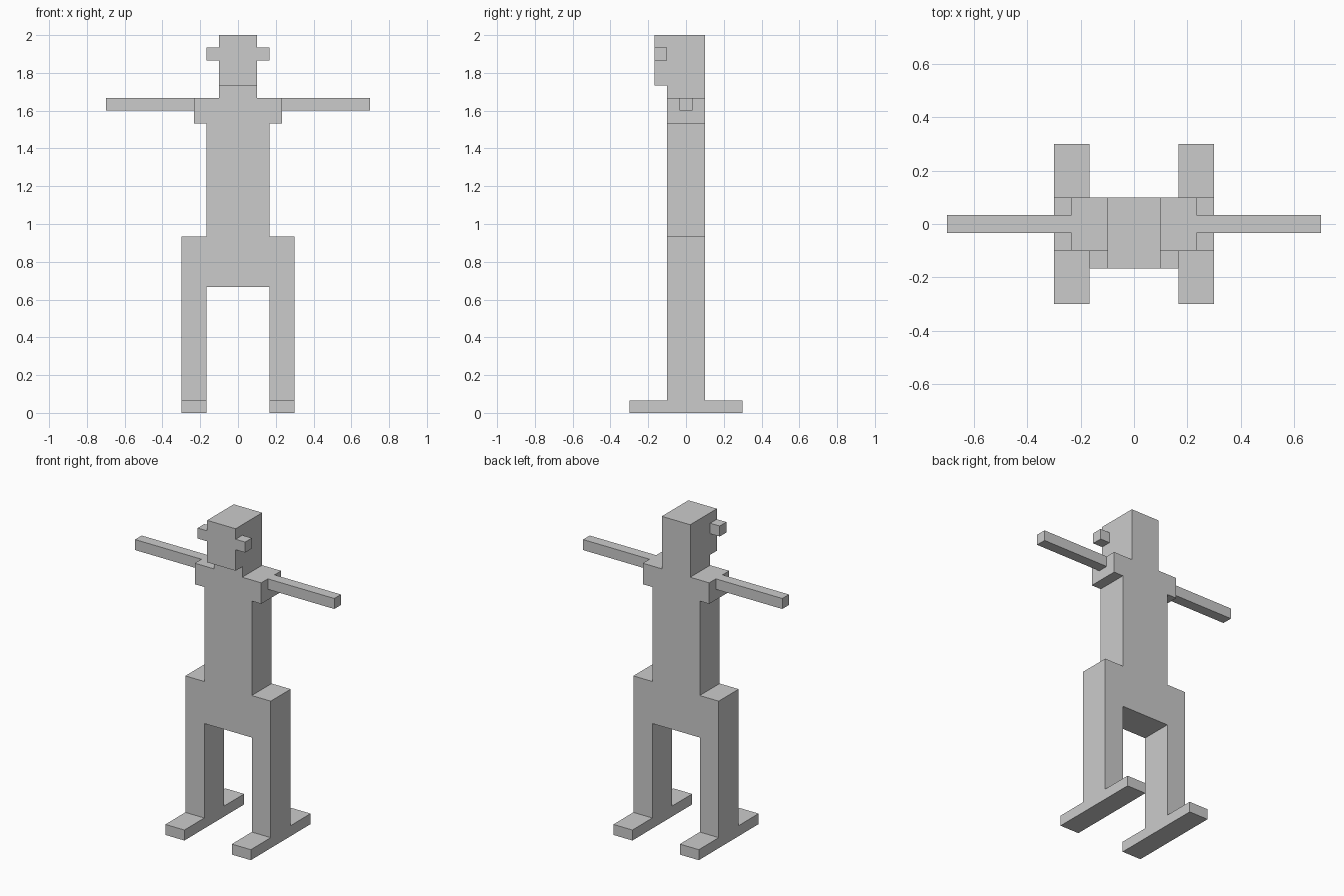
import bpy
import bmesh

if "Cube" in bpy.data.objects:
    bpy.data.objects.remove(bpy.data.objects["Cube"])

U = 1 / 30  # block unit

grey = bpy.data.materials.new("plain grey")
grey.diffuse_color = (0.6, 0.6, 0.6, 1)
grey.use_nodes = True
grey.node_tree.nodes["Principled BSDF"].inputs["Base Color"].default_value = grey.diffuse_color


def finish(name, bm):
    bmesh.ops.recalc_face_normals(bm, faces=bm.faces)
    mesh = bpy.data.meshes.new(name)
    bm.to_mesh(mesh)
    bm.free()
    mesh.materials.append(grey)
    obj = bpy.data.objects.new(name, mesh)
    bpy.context.collection.objects.link(obj)
    return obj


def prism(name, outline, lo, hi, axis):
    """Extrude a 2D outline along x or y; the outline's second value is z."""
    bm = bmesh.new()
    place = (lambda a, z: (lo * U, a * U, z * U)) if axis == "x" else (lambda a, z: (a * U, lo * U, z * U))
    face = bm.faces.new([bm.verts.new(place(a, z)) for a, z in outline])
    new = bmesh.ops.extrude_face_region(bm, geom=[face])["geom"]
    step = (hi - lo) * U
    vec = (step, 0, 0) if axis == "x" else (0, step, 0)
    bmesh.ops.translate(bm, vec=vec, verts=[v for v in new if isinstance(v, bmesh.types.BMVert)])
    return finish(name, bm)


def box(name, x, y, z):
    return prism(name, [(y[0], z[0]), (y[1], z[0]), (y[1], z[1]), (y[0], z[1])], x[0], x[1], "x")


# Torso, hips, legs and shoulders share one stepped outline
half = [(5, 20), (5, 2), (9, 2), (9, 28), (5, 28), (5, 46), (7, 46), (7, 50), (3, 50)]
outline = half + [(-x, z) for x, z in reversed(half)]
prism("body", outline, -3, 3, "y")

# Head and neck, with the face overhanging at the front
prism("head", [(3, 50), (3, 60), (-5, 60), (-5, 52), (-3, 52), (-3, 50)], -3, 3, "x")

# Paired parts
for side, s in (("right", 1), ("left", -1)):
    def span(a, b):
        return (a, b) if s > 0 else (-b, -a)
    box(side + "_ear", span(3, 5), (-5, -3), (56, 58))
    box(side + "_arm", span(7, 21), (-1, 1), (48, 50))
    box(side + "_foot", span(5, 9), (-9, 9), (0, 2))
